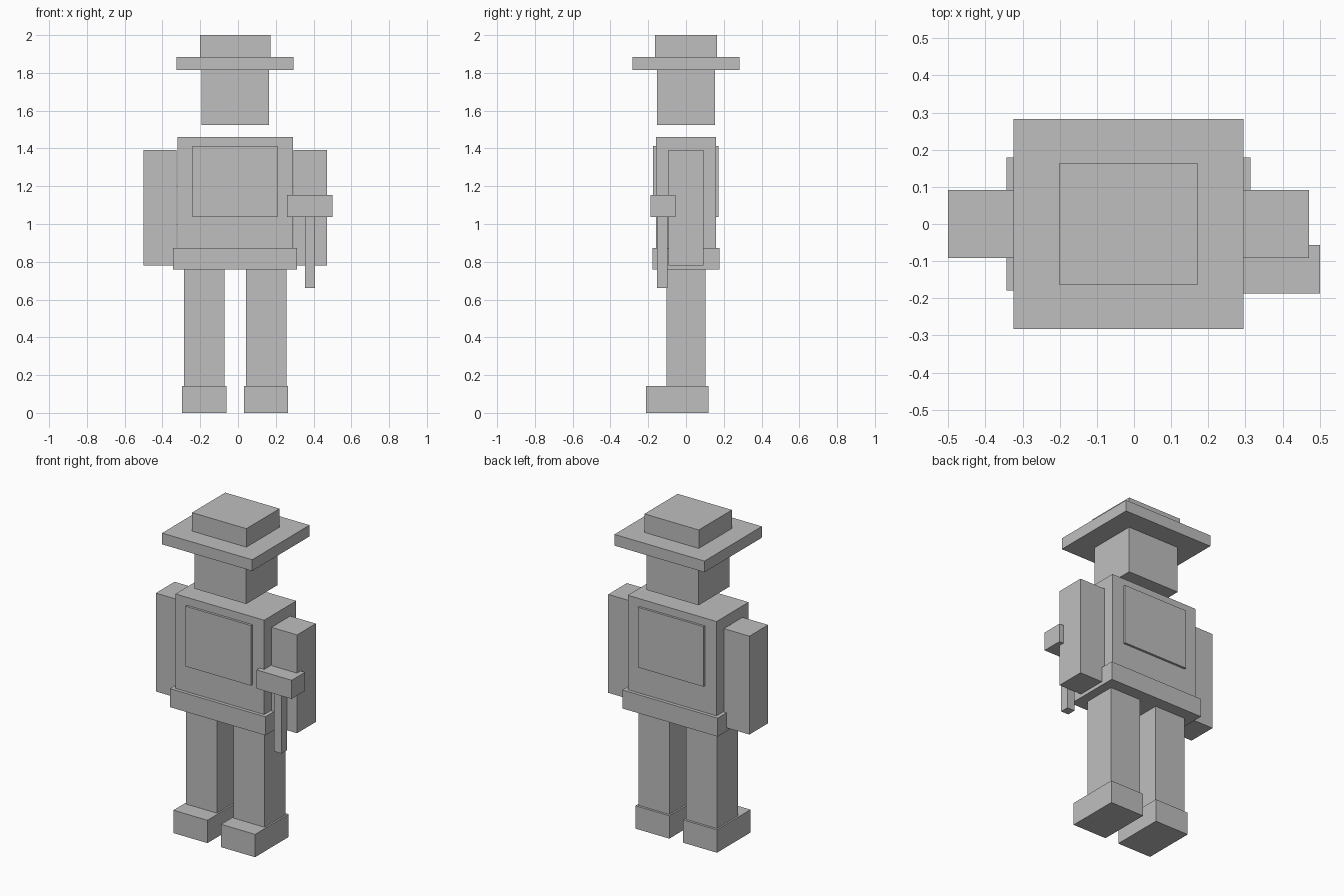
import bpy
from mathutils import Vector

default_cube = bpy.data.objects.get("Cube")
if default_cube:
    bpy.data.objects.remove(default_cube, do_unlink=True)

# One plain grey for the whole figure
grey = bpy.data.materials.new("plain_grey")
grey.use_nodes = True
colour = (0.52, 0.52, 0.52, 1)
grey.diffuse_color = colour
grey.node_tree.nodes["Principled BSDF"].inputs["Base Color"].default_value = colour

# The body's middle plane, shifted by the tool held on one side
MIDDLE = -0.015


def add_box(name, width, depth, bottom, top, x=MIDDLE, y=0.0):
    """Flat-sided block, centred on x and y, between two heights."""
    bpy.ops.mesh.primitive_cube_add(size=1, location=(x, y, (bottom + top) / 2))
    block = bpy.context.object
    block.name = name
    block.data.name = name
    size = Vector((width, depth, top - bottom))
    for vertex in block.data.vertices:
        vertex.co *= size
    block.data.materials.append(grey)
    return block


def add_pair(name, offset, **sizes):
    """The same block on both sides of the body."""
    for side, sign in (("left", 1), ("right", -1)):
        add_box(f"{side}_{name}", x=MIDDLE + sign * offset, **sizes)


# Legs and feet
add_pair("foot", offset=0.164, width=0.234, depth=0.33, bottom=0, top=0.142, y=-0.047)
add_pair("leg", offset=0.164, width=0.213, depth=0.207, bottom=0.142, top=0.765)

# Torso, belt and the thin plates on chest and back
add_box("torso", width=0.611, depth=0.315, bottom=0.77, top=1.46)
add_box("belt", width=0.657, depth=0.357, bottom=0.758, top=0.873)
for name, y in (("chest_plate", -0.167), ("back_plate", 0.164)):
    add_box(name, width=0.45, depth=0.015, bottom=1.038, top=1.412, y=y)

# Arms
add_pair("arm", offset=0.398, width=0.176, depth=0.184, bottom=0.78, top=1.392)

# Head and hat
add_box("head", width=0.357, depth=0.305, bottom=1.525, top=1.815)
add_box("hat_brim", width=0.62, depth=0.564, bottom=1.815, top=1.885)
add_box("hat_crown", width=0.374, depth=0.326, bottom=1.885, top=2)

# Hammer in the left hand
add_box("hammer_handle", width=0.052, depth=0.055, bottom=0.66, top=1.038, x=0.381, y=-0.126)
add_box("hammer_head", width=0.241, depth=0.131, bottom=1.038, top=1.154, x=0.38, y=-0.122)
